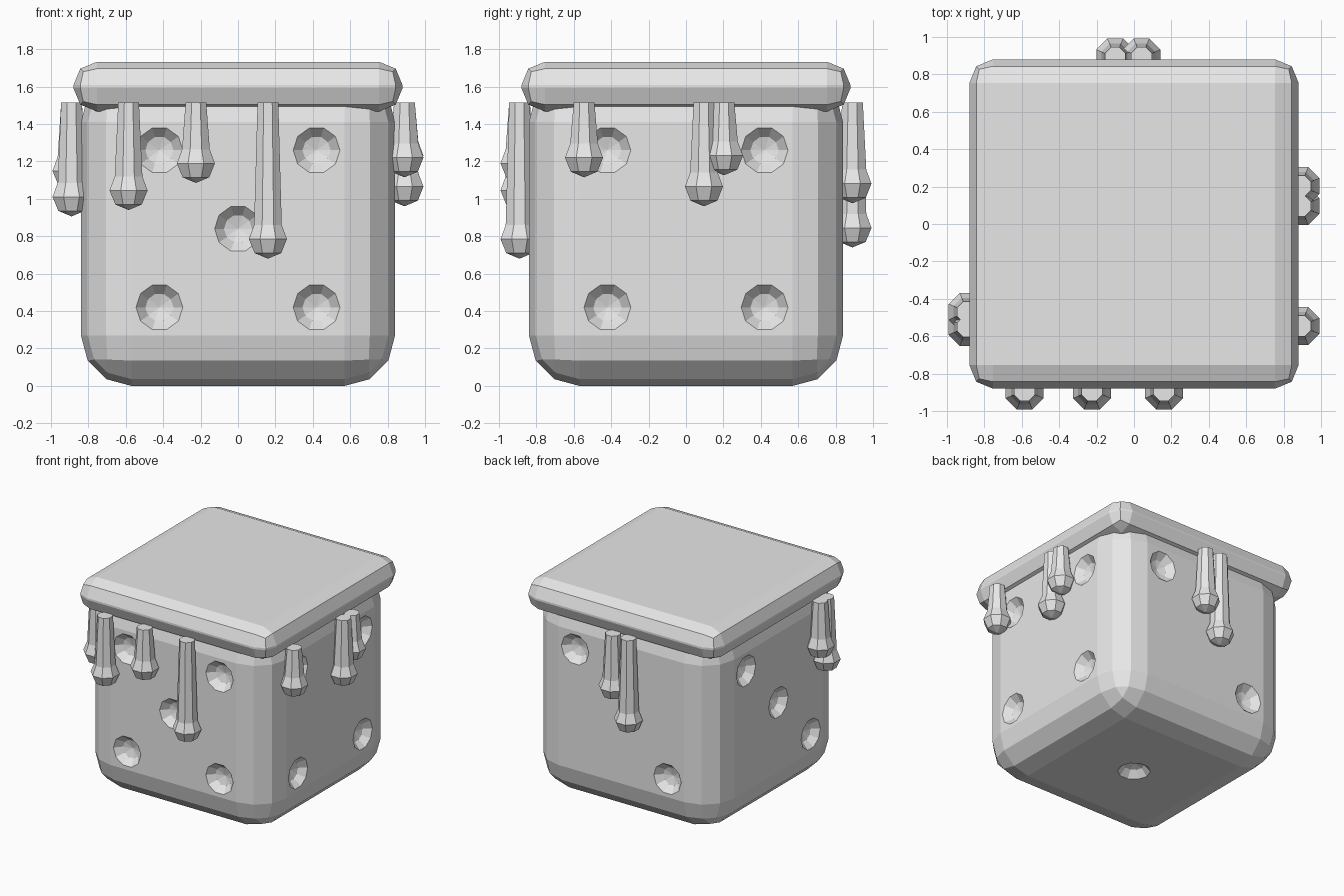
import bpy, bmesh
from math import pi, cos, sin
from mathutils import Matrix, Vector

if "Cube" in bpy.data.objects:
    bpy.data.objects.remove(bpy.data.objects["Cube"])

grey = bpy.data.materials.new("plain grey")
grey.use_nodes = True
grey.diffuse_color = (0.8, 0.8, 0.8, 1)
grey.node_tree.nodes["Principled BSDF"].inputs["Base Color"].default_value = (0.8, 0.8, 0.8, 1)


def finish(bm, name):
    bmesh.ops.recalc_face_normals(bm, faces=bm.faces)
    mesh = bpy.data.meshes.new(name)
    bm.to_mesh(mesh)
    bm.free()
    mesh.materials.append(grey)
    obj = bpy.data.objects.new(name, mesh)
    bpy.context.collection.objects.link(obj)
    return obj


def rounded_box(name, size, z, radius, segments):
    bm = bmesh.new()
    bmesh.ops.create_cube(bm, size=1, matrix=Matrix.Translation((0, 0, z)) @ Matrix.Diagonal((*size, 1)))
    bmesh.ops.bevel(bm, geom=bm.edges[:], offset=radius, segments=segments, profile=0.5, affect='EDGES')
    return finish(bm, name)


def lathe(bm, profile, sides, matrix, turn=0):
    """Closed solid from (radius, height) points; zero radius makes a tip."""
    rings = []
    for r, h in profile:
        count = sides if r else 1
        rings.append([bm.verts.new(matrix @ Vector((r * cos(a), r * sin(a), h)))
                      for a in (turn + 2 * pi * i / sides for i in range(count))])
    for low, high in zip(rings, rings[1:]):
        for i in range(sides):
            j = (i + 1) % sides
            quad = [low[i % len(low)], low[j % len(low)], high[j % len(high)], high[i % len(high)]]
            bm.faces.new(list(dict.fromkeys(quad)))


# Die body
HALF = 0.84
body = rounded_box("die_body", (2 * HALF,) * 3, HALF, 0.27, 3)

# Pips: shallow bowls cut into each face
STEP = 0.42
corners = [(a, b) for a in (-1, 1) for b in (-1, 1)]
FACES = {  # outward direction: pip places as (sideways, up)
    (0, -1, 0): corners + [(0, 0)],
    (1, 0, 0): corners,
    (0, 1, 0): [(1, 1), (-1, -1)],
    (-1, 0, 0): [(1, 1), (0, 0), (-1, -1)],
    (0, 0, -1): [(0, 0)],
}
bowl = [(0, -0.075), (0.075, -0.055), (0.125, 0), (0.125, 0.1), (0, 0.1)]
cut = bmesh.new()
for direction, places in FACES.items():
    n = Vector(direction)
    side = Vector((abs(n.y) + abs(n.z), abs(n.x), 0))
    up = Vector((0, abs(n.z), 1 - abs(n.z)))
    across = up.cross(n)
    turn = Matrix((across, up, n)).transposed().to_4x4()
    for s, u in places:
        spot = Vector((0, 0, HALF)) + n * HALF + (side * s + up * u) * STEP
        lathe(cut, bowl, 10, Matrix.Translation(spot) @ turn)
cutter = finish(cut, "pip_cutter")
cutter.hide_render = True
mod = body.modifiers.new("pips", 'BOOLEAN')
mod.object = cutter
mod.operation = 'DIFFERENCE'
mod.solver = 'EXACT'
bpy.context.view_layer.update()
carved = bpy.data.meshes.new_from_object(body.evaluated_get(bpy.context.evaluated_depsgraph_get()))
body.modifiers.clear()
body.data = carved
bpy.data.objects.remove(cutter)

# Icing slab on top
rounded_box("icing_slab", (1.76, 1.76, 0.265), 1.6, 0.125, 2)

# Icing drips: x, y, lowest point
OUT = 0.89
DRIPS = [
    (-0.585, -OUT, 0.94), (-0.225, -OUT, 1.085), (0.16, -OUT, 0.68),
    (OUT, -0.545, 1.115), (OUT, 0.096, 0.96), (OUT, 0.203, 1.126),
    (-0.10, OUT, 0.74), (0.04, OUT, 0.976),
    (-OUT, -0.55, 0.906), (-OUT, -0.47, 1.045),
]
BULB = 0.11
for k, (x, y, z) in enumerate(DRIPS):
    drip = bmesh.new()
    shape = [(0, 0), (0.7 * BULB, 0.03), (BULB, 0.105), (0.08, 0.18), (0.06, 1.515 - z), (0, 1.515 - z)]
    lathe(drip, shape, 8, Matrix.Translation((x, y, z)), pi / 8)
    finish(drip, f"drip_{k + 1}")
